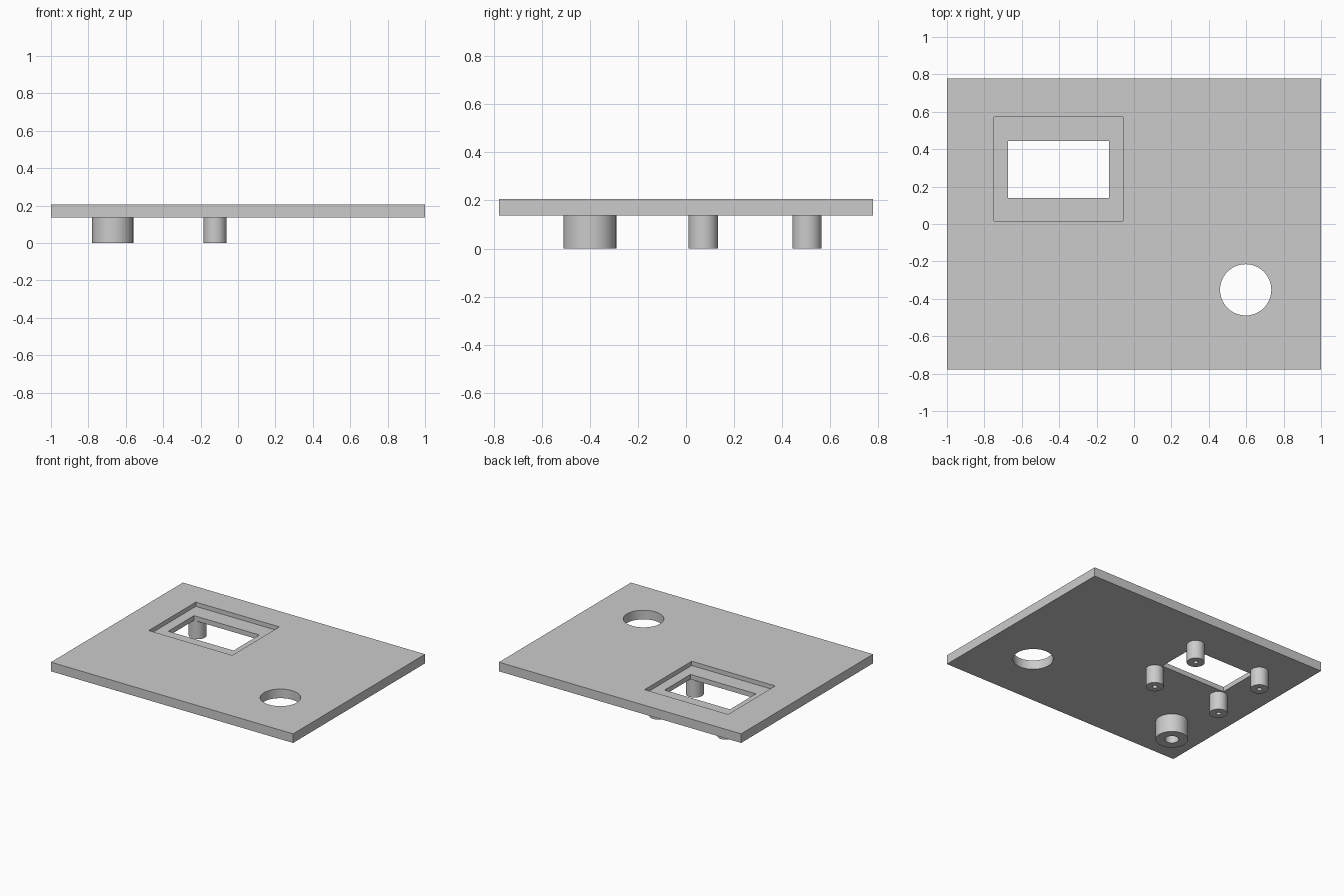
import bpy, bmesh, math
from mathutils import Matrix

if "Cube" in bpy.data.objects:
    bpy.data.objects.remove(bpy.data.objects["Cube"])

Z0, Z1 = 0.137, 0.205      # plate underside and top
ZR = 0.173                 # floor of the window recess

grey = bpy.data.materials.new("plain grey")
grey.diffuse_color = (0.6, 0.6, 0.6, 1)
grey.use_nodes = True
grey.node_tree.nodes["Principled BSDF"].inputs["Base Color"].default_value = grey.diffuse_color


def make_object(name, bm):
    bmesh.ops.recalc_face_normals(bm, faces=bm.faces)
    mesh = bpy.data.meshes.new(name)
    bm.to_mesh(mesh)
    bm.free()
    mesh.materials.append(grey)
    obj = bpy.data.objects.new(name, mesh)
    bpy.context.collection.objects.link(obj)
    return obj


def box(name, x0, x1, y0, y1, z0, z1):
    bm = bmesh.new()
    place = Matrix.Translation(((x0 + x1) / 2, (y0 + y1) / 2, (z0 + z1) / 2))
    scale = Matrix.Diagonal((x1 - x0, y1 - y0, z1 - z0, 1))
    bmesh.ops.create_cube(bm, size=1, matrix=place @ scale)
    return make_object(name, bm)


def cylinder(name, x, y, r, z0, z1):
    bm = bmesh.new()
    bmesh.ops.create_cone(bm, cap_ends=True, segments=64, radius1=r, radius2=r,
                          depth=z1 - z0,
                          matrix=Matrix.Translation((x, y, (z0 + z1) / 2)))
    return make_object(name, bm)


def smooth(obj):
    bpy.ops.object.select_all(action='DESELECT')
    obj.select_set(True)
    bpy.context.view_layer.objects.active = obj
    bpy.ops.object.shade_smooth_by_angle(angle=math.radians(30))


def post(name, x, y, r, bore):
    """Hollow post: outer wall, bottom ring and bore, closed by the plate."""
    bm = bmesh.new()
    profile = [(r, Z0), (r, 0), (bore, 0), (bore, Z0)]
    verts = [bm.verts.new((x + px, y, z)) for px, z in profile]
    edges = [bm.edges.new(pair) for pair in zip(verts, verts[1:])]
    bmesh.ops.spin(bm, geom=verts + edges, cent=(x, y, 0), axis=(0, 0, 1),
                   angle=2 * math.pi, steps=48, use_merge=True)
    bmesh.ops.remove_doubles(bm, verts=bm.verts, dist=1e-5)
    bmesh.ops.recalc_face_normals(bm, faces=bm.faces)
    # keep the outer wall facing outwards
    ring = next(f for f in bm.faces if abs(f.normal.z) > 0.9)
    if ring.normal.z > 0:
        bmesh.ops.reverse_faces(bm, faces=bm.faces)
    mesh = bpy.data.meshes.new(name)
    bm.to_mesh(mesh)
    bm.free()
    mesh.materials.append(grey)
    obj = bpy.data.objects.new(name, mesh)
    bpy.context.collection.objects.link(obj)
    smooth(obj)


# Plate with window, stepped recess and round hole
plate = box("plate", -1, 1, -0.778, 0.778, Z0, Z1)
cutters = [
    box("recess_cutter", -0.749, -0.059, 0.017, 0.572, ZR, 0.4),
    box("window_cutter", -0.674, -0.134, 0.139, 0.444, -0.2, 0.5),
    cylinder("hole_cutter", 0.597, -0.352, 0.137, -0.2, 0.5),
]
bpy.context.view_layer.objects.active = plate
for cutter in cutters:
    cutter.hide_render = True
    mod = plate.modifiers.new("cut", 'BOOLEAN')
    mod.operation = 'DIFFERENCE'
    mod.solver = 'EXACT'
    mod.object = cutter
    bpy.ops.object.modifier_apply(modifier=mod.name)
    bpy.data.objects.remove(cutter)
smooth(plate)

# Four small screw posts around the window
for i, x in enumerate((-0.685, -0.123)):
    for j, y in enumerate((0.072, 0.503)):
        post(f"screw_post_{2 * i + j + 1}", x, y, 0.061, 0.017)

# Large post near the front left corner
post("large_post", -0.67, -0.4, 0.11, 0.047)
